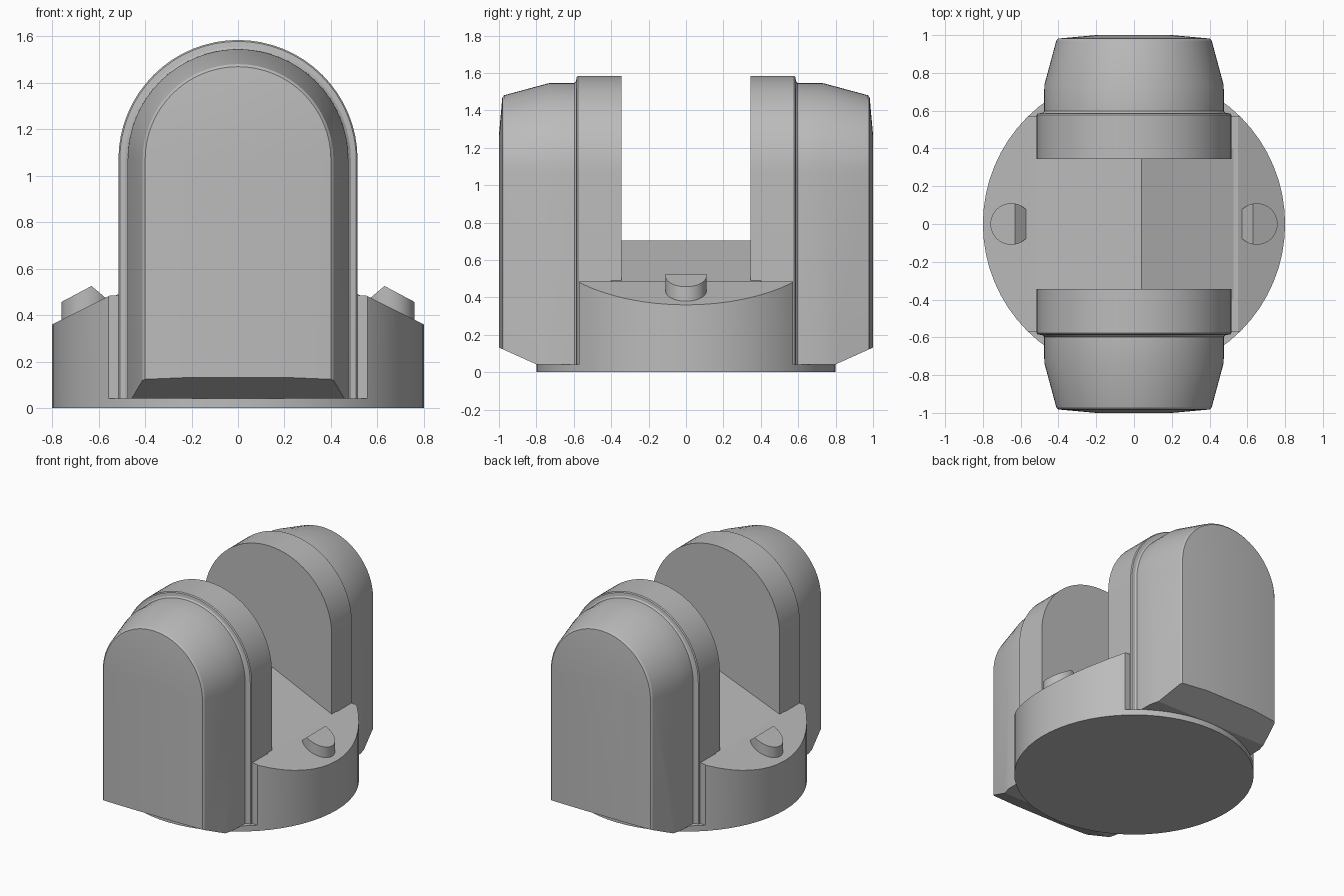
import bpy, bmesh, math
from mathutils import Vector

cube = bpy.data.objects.get("Cube")
if cube:
    bpy.data.objects.remove(cube, do_unlink=True)

grey = bpy.data.materials.new("plain grey")
grey.use_nodes = True
COLOUR = (0.5, 0.5, 0.5, 1)
grey.diffuse_color = COLOUR
grey.node_tree.nodes["Principled BSDF"].inputs["Base Color"].default_value = COLOUR


def finish(bm, name):
    """Turn a bmesh into a shaded, coloured object."""
    bmesh.ops.recalc_face_normals(bm, faces=bm.faces)
    mesh = bpy.data.meshes.new(name)
    bm.to_mesh(mesh)
    bm.free()
    mesh.materials.append(grey)
    obj = bpy.data.objects.new(name, mesh)
    bpy.context.collection.objects.link(obj)
    bpy.ops.object.select_all(action='DESELECT')
    obj.select_set(True)
    bpy.context.view_layer.objects.active = obj
    bpy.ops.object.shade_smooth_by_angle(angle=math.radians(20))
    return obj


def cylinder(radius, z0, z1, x=0, segments=64):
    bm = bmesh.new()
    bmesh.ops.create_cone(bm, cap_ends=True, segments=segments, radius1=radius,
                          radius2=radius, depth=z1 - z0)
    bmesh.ops.translate(bm, verts=bm.verts, vec=(x, 0, (z0 + z1) / 2))
    return bm


def slice_off(bm, point, normal):
    """Cut away everything on the normal side of a plane and cap the cut."""
    geom = bm.verts[:] + bm.edges[:] + bm.faces[:]
    cut = bmesh.ops.bisect_plane(bm, geom=geom, plane_co=point,
                                 plane_no=Vector(normal).normalized(), clear_outer=True)
    edges = [e for e in cut["geom_cut"] if isinstance(e, bmesh.types.BMEdge)]
    bmesh.ops.holes_fill(bm, edges=edges)


def loft(rings):
    """Skin matching rings of points and close both ends."""
    bm = bmesh.new()
    loops = [[bm.verts.new(p) for p in ring] for ring in rings]
    n = len(loops[0])
    for a, b in zip(loops, loops[1:]):
        for i in range(n):
            j = (i + 1) % n
            bm.faces.new((a[i], a[j], b[j], b[i]))
    bm.faces.new(loops[0])
    bm.faces.new(loops[-1])
    return bm


# Thin round foot plate
finish(cylinder(0.8, 0, 0.042), "base_plate")

# Drum with flat front and back and sloping shoulders
drum = cylinder(0.8, 0.02, 0.485)
for s in (-1, 1):
    slice_off(drum, (0, s * 0.572, 0), (0, s, 0))
    slice_off(drum, (s * 0.8, 0, 0.36), (s * 0.5, 0, 1))
finish(drum, "drum")

# Gabled saddle between the arms
gable = [(-0.53, 0.4), (0.53, 0.4), (0.53, 0.484), (0.04, 0.705), (-0.53, 0.484)]
finish(loft([[(x, y, z) for x, z in gable] for y in (-0.4, 0.4)]), "saddle")

# Round studs on the shoulders, each with a sloped top and inner bevel
for s, side in ((1, "left"), (-1, "right")):
    stud = cylinder(0.11, 0.3, 0.6, x=s * 0.65, segments=40)
    slice_off(stud, (s * 0.76, 0, 0.457), (s * 0.53, 0, 1))
    slice_off(stud, (s * 0.63, 0, 0.525), (-s * 0.85, 0, 1))
    finish(stud, side + "_stud")

# Arched arms: distance from centre and half width of each section
SECTIONS = [(0.345, 0.515), (0.578, 0.515), (0.585, 0.509), (0.588, 0.486),
            (0.597, 0.476), (0.735, 0.475), (0.972, 0.411), (0.982, 0.4), (1.0, 0.2)]


def arch(y, r, steps=32):
    ring = [(r, y, 0.042)]
    for i in range(steps + 1):
        a = math.pi * i / steps
        ring.append((r * math.cos(a), y, 1.07 + r * math.sin(a)))
    ring.append((-r, y, 0.042))
    return ring


for s, name in ((-1, "front_arm"), (1, "back_arm")):
    arm = loft([arch(s * y, r) for y, r in SECTIONS])
    # Undercut at the outer foot of the arm
    slice_off(arm, (0, s * 0.8, 0.042), (0, s * 0.45, -1))
    finish(arm, name)
